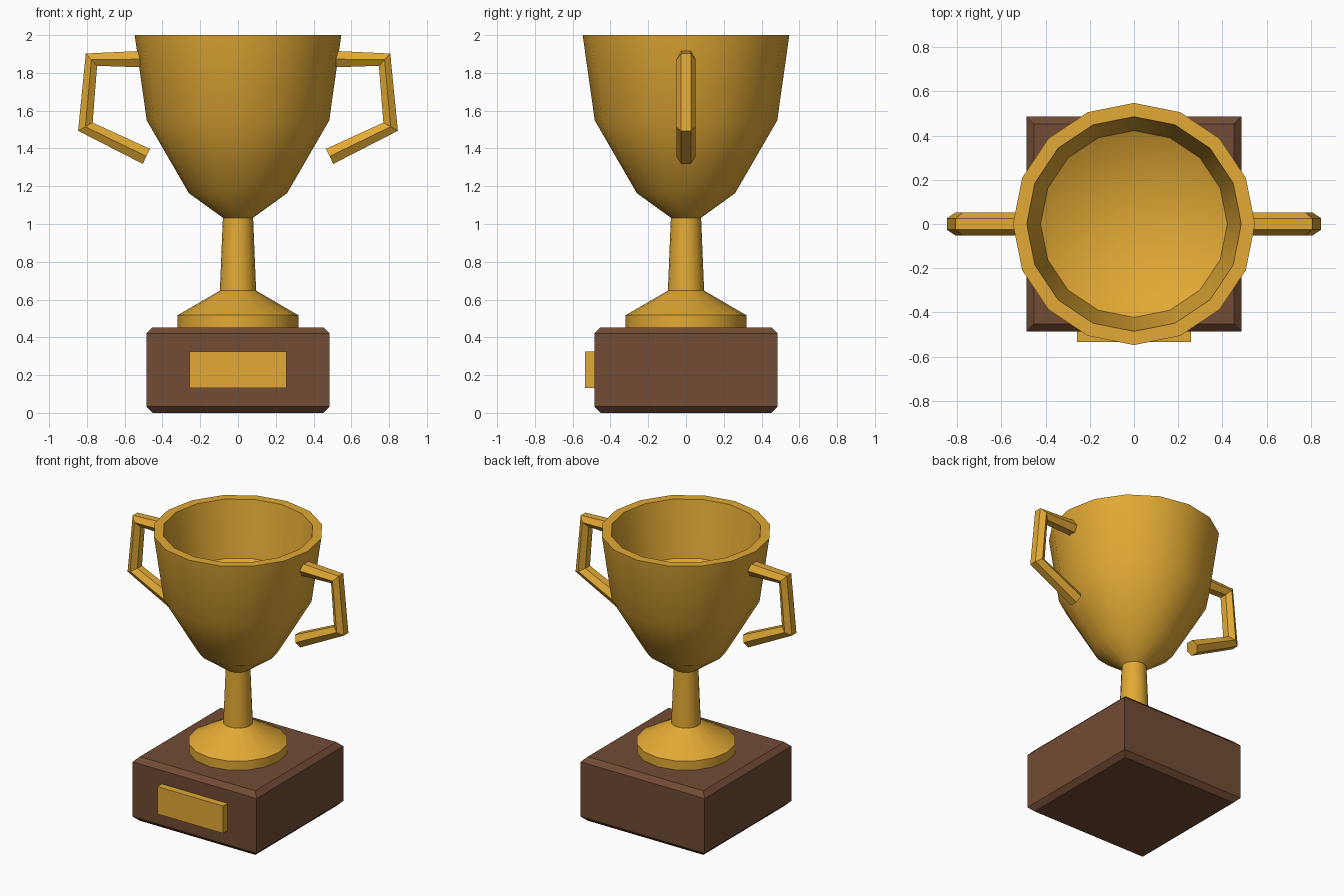
import bpy, bmesh, math
from mathutils import Vector

if "Cube" in bpy.data.objects:
    bpy.data.objects.remove(bpy.data.objects["Cube"])


def material(name, rgb):
    m = bpy.data.materials.new(name)
    m.diffuse_color = (*rgb, 1)
    m.use_nodes = True
    m.node_tree.nodes["Principled BSDF"].inputs["Base Color"].default_value = m.diffuse_color
    return m


gold = material("gold", (0.76, 0.40, 0.035))
wood = material("wood", (0.168, 0.072, 0.034))


def finish(bm, name, mat, smooth=False):
    bmesh.ops.recalc_face_normals(bm, faces=bm.faces[:])
    mesh = bpy.data.meshes.new(name)
    bm.to_mesh(mesh)
    bm.free()
    mesh.materials.append(mat)
    ob = bpy.data.objects.new(name, mesh)
    bpy.context.collection.objects.link(ob)
    if smooth:
        bpy.ops.object.select_all(action='DESELECT')
        ob.select_set(True)
        bpy.context.view_layer.objects.active = ob
        bpy.ops.object.shade_smooth_by_angle(angle=math.radians(30))
    return ob


def skin(bm, rings):
    """Join consecutive rings with quads."""
    n = len(rings[0])
    for a, b in zip(rings, rings[1:]):
        for i in range(n):
            j = (i + 1) % n
            bm.faces.new((a[i], a[j], b[j], b[i]))


def lathe(name, profile, sides, mat, phase=0.0, apex=None, smooth=False):
    """Revolve (radius, z) points; the end is capped flat or by a cone to apex."""
    bm = bmesh.new()
    angles = [phase + i * math.tau / sides for i in range(sides)]
    rings = [[bm.verts.new((r * math.cos(a), r * math.sin(a), z)) for a in angles]
             for r, z in profile]
    skin(bm, rings)
    bm.faces.new(rings[0])
    last = rings[-1]
    if apex is None:
        bm.faces.new(last)
    else:
        tip = bm.verts.new((0, 0, apex))
        for i in range(sides):
            bm.faces.new((last[i], last[(i + 1) % sides], tip))
    return finish(bm, name, mat, smooth)


def tube(name, path, radius, sides, mat):
    """Sweep a polygon along an XZ path, each ring facing the corner bisector."""
    pts = [Vector((x, 0, z)) for x, z in path]
    dirs = [(b - a).normalized() for a, b in zip(pts, pts[1:])]
    bm = bmesh.new()
    rings = []
    for i, p in enumerate(pts):
        t = (dirs[max(i - 1, 0)] + dirs[min(i, len(dirs) - 1)]).normalized()
        side = Vector((0, 1, 0))
        out = t.cross(side)
        rings.append([bm.verts.new(p + radius * (side * math.cos(a) + out * math.sin(a)))
                      for a in (k * math.tau / sides for k in range(sides))])
    skin(bm, rings)
    bm.faces.new(rings[0])
    bm.faces.new(rings[-1])
    return finish(bm, name, mat)


# Square plinth, chamfered along the top and bottom
q = math.sqrt(2)
lathe("plinth", [(0.452 * q, 0), (0.485 * q, 0.033), (0.485 * q, 0.42), (0.452 * q, 0.453)],
      4, wood, phase=math.pi / 4)

# Plaque on the front of the plinth
bm = bmesh.new()
bmesh.ops.create_cube(bm, size=1)
for v in bm.verts:
    v.co = Vector((v.co.x * 0.515, v.co.y * 0.07 - 0.499, v.co.z * 0.194 + 0.228))
finish(bm, "plaque", gold)

# Foot, stem, bowl and hollow interior in one turned profile
lathe("cup", [(0.32, 0.45), (0.32, 0.517), (0.096, 0.647), (0.08, 1.033),
              (0.26, 1.163), (0.483, 1.548), (0.547, 2.0),
              (0.485, 2.0), (0.422, 1.61)],
      16, gold, apex=1.38, smooth=True)

# Pair of open, six-sided handles
for label, s in (("right", 1), ("left", -1)):
    tube("handle_" + label,
         [(s * 0.49, 1.873), (s * 0.776, 1.87), (s * 0.808, 1.515), (s * 0.485, 1.358)],
         0.051, 6, gold)
